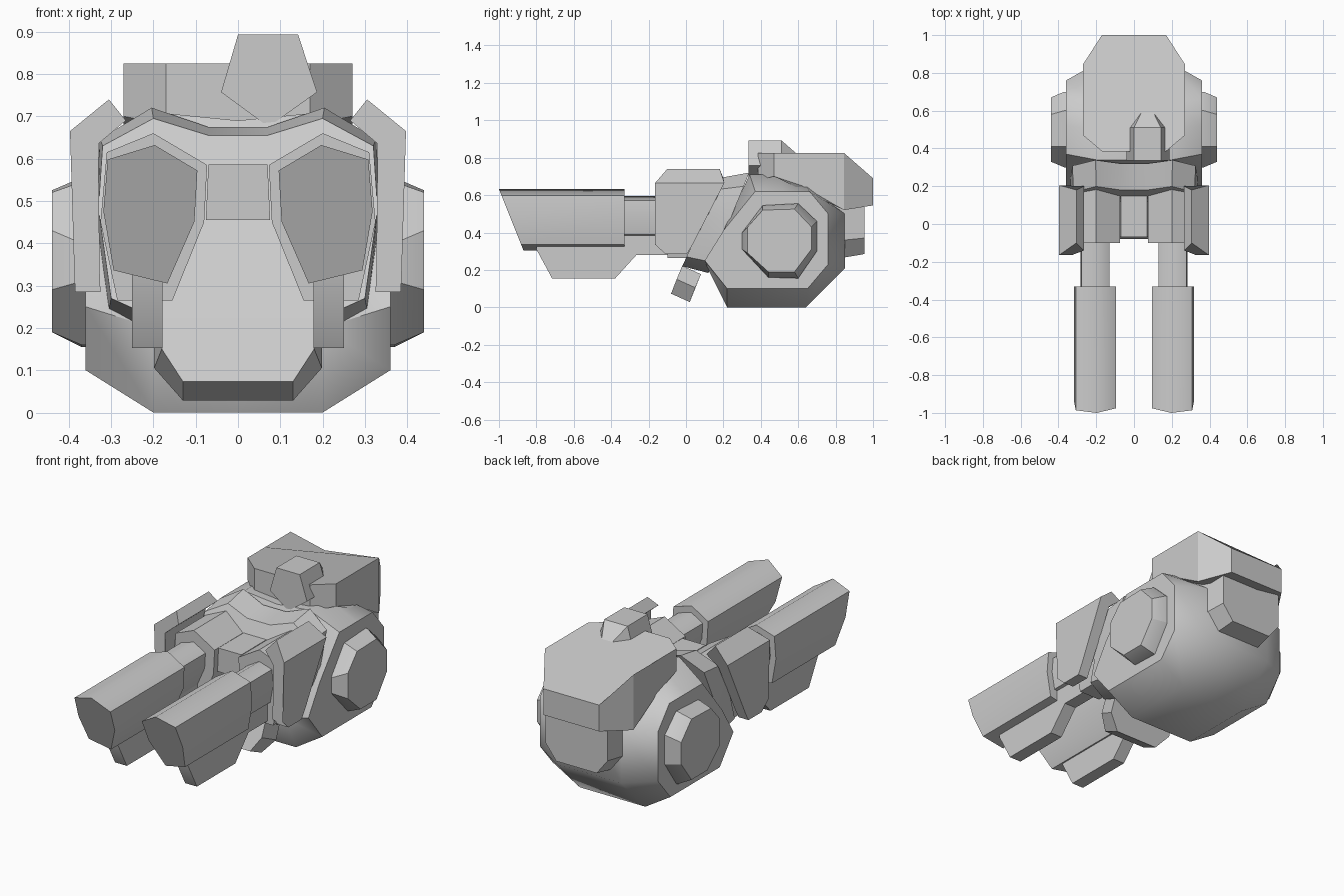
import bpy, bmesh, math

if "Cube" in bpy.data.objects:
    bpy.data.objects.remove(bpy.data.objects["Cube"])

grey = bpy.data.materials.new("plain grey")
grey.use_nodes = True
COLOUR = (0.6, 0.6, 0.6, 1)
grey.diffuse_color = COLOUR
grey.node_tree.nodes["Principled BSDF"].inputs["Base Color"].default_value = COLOUR


def loft(name, rings, mirror=False, angle=30):
    """Skin a closed solid through rings of equal point count."""
    bm = bmesh.new()
    vs = [[bm.verts.new(p) for p in ring] for ring in rings]
    n = len(rings[0])
    for a, b in zip(vs, vs[1:]):
        for i in range(n):
            j = (i + 1) % n
            bm.faces.new((a[i], a[j], b[j], b[i]))
    bm.faces.new(vs[0])
    bm.faces.new(vs[-1])
    bmesh.ops.recalc_face_normals(bm, faces=bm.faces)
    mesh = bpy.data.meshes.new(name)
    bm.to_mesh(mesh)
    bm.free()
    mesh.materials.append(grey)
    ob = bpy.data.objects.new(name, mesh)
    bpy.context.collection.objects.link(ob)
    bpy.ops.object.select_all(action='DESELECT')
    ob.select_set(True)
    bpy.context.view_layer.objects.active = ob
    bpy.ops.object.shade_smooth_by_angle(angle=math.radians(angle))
    if mirror:
        m = ob.modifiers.new("mirror", 'MIRROR')
        m.use_mirror_merge = False
    return ob


def along_x(x, yz):
    return [(x, y, z) for y, z in yz]


def along_y(y, xz):
    return [(x, y, z) for x, z in xz]


def both_sides(half):
    """Close a half outline by adding its reflection in x."""
    return half + [(-p[0], *p[1:]) for p in reversed(half) if abs(p[0]) > 1e-6]


def scaled(xz, s, c):
    return [(c[0] + (x - c[0]) * s, c[1] + (z - c[1]) * s) for x, z in xz]


# Rounded main body, lofted across x
mid = [(0.12, 0.2), (0.22, 0), (0.64, 0), (0.85, 0.21), (0.85, 0.5),
       (0.64, 0.66), (0.5, 0.71), (0.34, 0.71), (0.23, 0.45)]
side = [(0.1, 0.25), (0.22, 0.1), (0.65, 0.1), (0.76, 0.23), (0.76, 0.5),
        (0.66, 0.62), (0.52, 0.62), (0.37, 0.62), (0.2, 0.41)]
centre = [(y, z - 0.02 if z > 0.7 else z) for y, z in mid]
loft("body", [along_x(-0.36, side), along_x(-0.2, mid), along_x(0, centre),
              along_x(0.2, mid), along_x(0.36, side)], angle=52)

# Side hubs
hub_base = [(0.30, 0.40), (0.41, 0.545), (0.60, 0.555), (0.70, 0.46),
            (0.70, 0.30), (0.60, 0.155), (0.44, 0.16), (0.30, 0.31)]
hub_face = [(0.33, 0.43), (0.41, 0.52), (0.58, 0.525), (0.67, 0.43),
            (0.67, 0.31), (0.58, 0.19), (0.44, 0.19), (0.33, 0.29)]
loft("side_hub", [along_x(0.34, hub_base), along_x(0.37, hub_base),
                  along_x(0.44, hub_face)], mirror=True)


# Sloping front collar
def slope_y(z):
    return -0.02 + (z - 0.22) * 0.46


rim = both_sides([(0, 0.655), (0.07, 0.655), (0.2, 0.695), (0.32, 0.63),
                  (0.33, 0.48), (0.3, 0.27), (0.19, 0.22)])
loft("front_collar", [
    [(x, slope_y(z), z) for x, z in rim],
    [(x * 1.02, slope_y(z) + 0.14, z + (z - 0.5) * 0.13) for x, z in rim]])

# Tilted chin
chin = both_sides([(0.18, -0.02, 0.222), (0.18, -0.05, 0.15), (0.13, -0.08, 0.073)])
loft("chin", [chin, [(x * (1.1 if abs(x) > 0.15 else 1), y + 0.1, z - 0.045)
                     for x, y, z in chin]])

# Centre block between the guns
block = [(-0.076, 0.455), (0.076, 0.455), (0.07, 0.586), (-0.07, 0.586)]
loft("centre_block", [along_y(-0.07, block), along_y(0.2, block)])

# Gun mounts, sleeves and barrels
mount = [(0.2, 0.66), (0.073, 0.585), (0.08, 0.45), (0.155, 0.265),
         (0.285, 0.265), (0.325, 0.45), (0.31, 0.615)]
loft("gun_mount", [along_y(-0.1, mount), along_y(0.22, mount)], True)
barrel = [(0.197, 0.632), (0.096, 0.572), (0.103, 0.451), (0.167, 0.305),
          (0.294, 0.336), (0.318, 0.475), (0.308, 0.598)]
sleeve = scaled(barrel, 0.7, (0.205, 0.51))
loft("gun_sleeve", [along_y(-0.36, sleeve), along_y(-0.05, sleeve)], True, 62)
loft("gun_barrel", [
    [(x, -1 + (0.632 - z) * 0.4, z) for x, z in barrel],
    along_y(-0.33, barrel)], True, 62)

# Keel below each barrel
keel = [(-0.8, 0.31), (-0.715, 0.153), (-0.38, 0.153), (-0.265, 0.28),
        (-0.08, 0.28), (-0.08, 0.4), (-0.8, 0.4)]
loft("barrel_keel", [along_x(0.178, keel), along_x(0.25, keel)], True)

# Bent cheek plates: x, z, front y and back y for each section corner
cheek = [(0.305, 0.74, -0.10, 0.18), (0.397, 0.665, -0.165, 0.205),
         (0.387, 0.335, -0.165, 0.035), (0.385, 0.285, -0.11, 0.005),
         (0.325, 0.285, -0.11, 0.005), (0.327, 0.335, -0.165, 0.035),
         (0.33, 0.635, -0.165, 0.19), (0.265, 0.69, -0.14, 0.2)]
loft("cheek_plate", [[(x, f, z) for x, z, f, b in cheek],
                     [(x, b, z) for x, z, f, b in cheek]], True)

# Rear top pod: x, y, bottom z and top z for each outline corner
pod = both_sides([(0.17, 0.385, 0.68, 0.825), (0.27, 0.47, 0.70, 0.825),
                  (0.27, 0.62, 0.65, 0.825), (0.27, 0.845, 0.52, 0.825),
                  (0.17, 1.0, 0.545, 0.69)])
loft("top_pod", [[(x, y, b) for x, y, b, t in pod],
                 [(x, y, t) for x, y, b, t in pod]])

# Hatch box under the back of the pod
hatch = both_sides([(0.2, 0.56), (0.2, 0.36), (0.13, 0.27)])
loft("rear_hatch", [along_y(0.78, scaled(hatch, 1.08, (0, 0.45))),
                    along_y(0.955, scaled(hatch, 0.95, (0, 0.57)))])

# Five-sided sight on top, tapering to the back
sight = [(0, 0.893), (0.142, 0.893), (0.187, 0.757), (0.072, 0.675), (-0.04, 0.757)]
sight_back = scaled(sight, 0.45, (0.071, 0.765))
loft("sight", [along_y(0.335, sight), along_y(0.51, sight), along_y(0.59, sight_back)])
